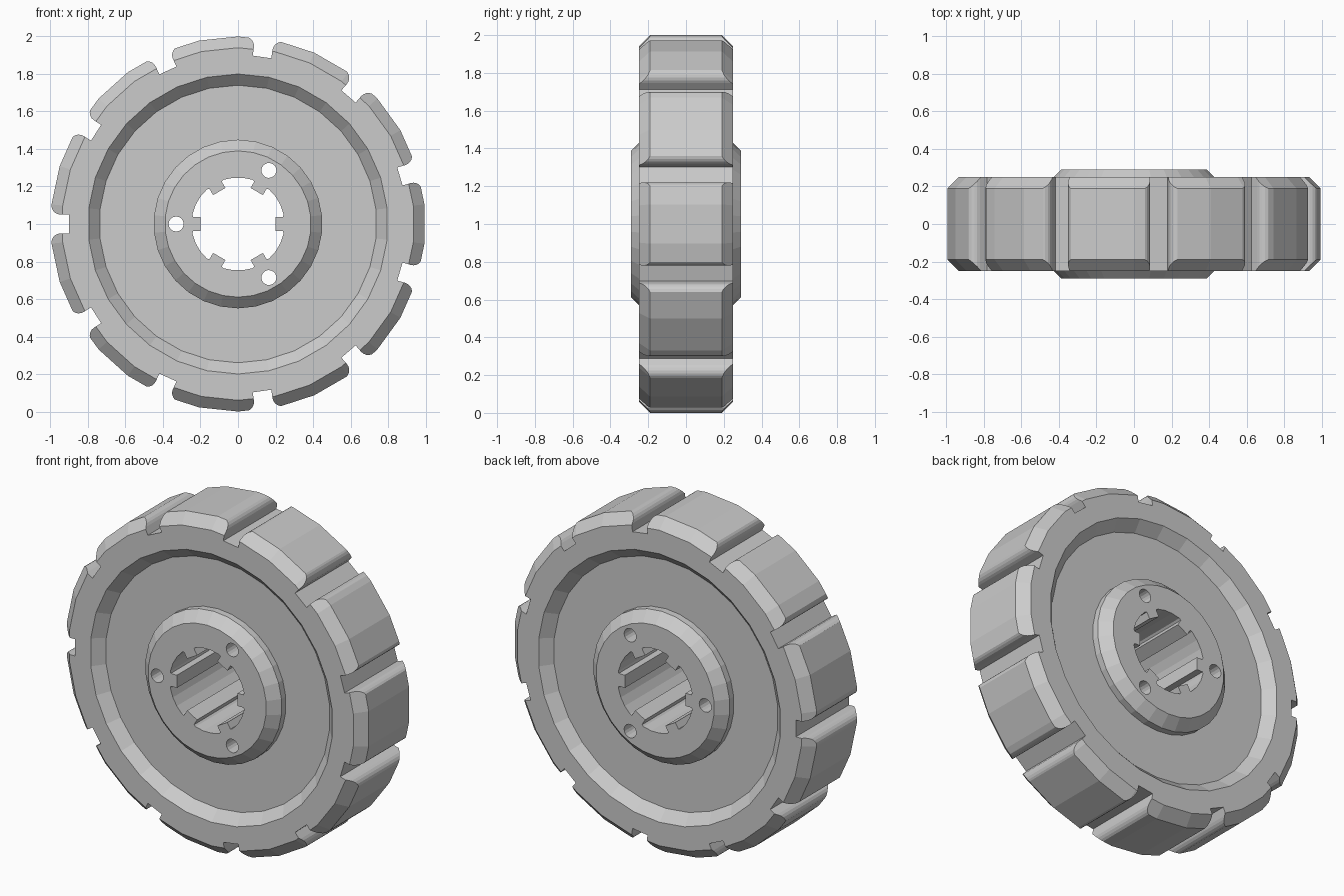
import bpy, bmesh
from math import sin, cos, pi, radians

if "Cube" in bpy.data.objects:
    bpy.data.objects.remove(bpy.data.objects["Cube"])

SIDES = 30      # facets of the turned body
CZ = 1.0        # axle height


def finish(name, bm):
    bmesh.ops.recalc_face_normals(bm, faces=bm.faces[:])
    me = bpy.data.meshes.new(name)
    bm.to_mesh(me)
    bm.free()
    ob = bpy.data.objects.new(name, me)
    bpy.context.collection.objects.link(ob)
    return ob


def lathe(name, profile, n):
    """Spin a closed (radius, y) profile round the axle."""
    bm = bmesh.new()
    rings = []
    for i in range(n):
        a = pi / 2 + 2 * pi * i / n
        rings.append([bm.verts.new((r * cos(a), y, CZ + r * sin(a))) for r, y in profile])
    m = len(profile)
    for i in range(n):
        p, q = rings[i], rings[(i + 1) % n]
        for j in range(m):
            k = (j + 1) % m
            bm.faces.new((p[j], p[k], q[k], q[j]))
    return finish(name, bm)


def prism(bm, pts, angle=0.0, half=0.4):
    """Extrude a (radial, sideways) outline along y, turned by an angle."""
    c, s = cos(angle), sin(angle)
    a, b = [[bm.verts.new((u * c - v * s, y, CZ + u * s + v * c)) for u, v in pts]
            for y in (-half, half)]
    bm.faces.new(a)
    bm.faces.new(b[::-1])
    for i in range(len(pts)):
        j = (i + 1) % len(pts)
        bm.faces.new((a[i], b[i], b[j], a[j]))


# Turned body: hub, sunken web and rim, mirrored front to back
half_profile = [(0.15, 0.29), (0.39, 0.29), (0.45, 0.23), (0.45, 0.19), (0.74, 0.19),
                (0.80, 0.25), (0.94, 0.25), (1.0, 0.19)]
profile = [(r, -y) for r, y in half_profile] + half_profile[::-1]
wheel = lathe("wheel", profile, SIDES)

cut = bmesh.new()

# Eleven tread slots with rounded mouths
side = [(0.90, 0.05)] + [(0.945 + 0.05 * sin(t), 0.10 - 0.05 * cos(t))
                         for t in (radians(18 * i) for i in range(6))] + [(1.1, 0.10)]
slot = side + [(u, -v) for u, v in side[::-1]]
for i in range(11):
    prism(cut, slot, pi + 2 * pi * i / 11)

# Axle bore with six inward teeth
bore = []
w = 0.038
for i in range(6):
    a = i * pi / 3
    for u, v in ((0.24, -w), (0.20, -w), (0.20, w), (0.24, w)):
        bore.append((u * cos(a) - v * sin(a), u * sin(a) + v * cos(a)))
    for d in (12, 24, 36, 48):
        bore.append((0.248 * cos(a + radians(d)), 0.248 * sin(a + radians(d))))
prism(cut, bore)

# Three bolt holes through the hub
for i in range(3):
    hole = [(0.33 + 0.04 * cos(t), 0.04 * sin(t)) for t in (2 * pi * k / 16 for k in range(16))]
    prism(cut, hole, pi + 2 * pi * i / 3)

cutter = finish("cutter", cut)
cutter.hide_render = True

# Cut the body and drop the helper
mod = wheel.modifiers.new("cuts", 'BOOLEAN')
mod.operation = 'DIFFERENCE'
mod.solver = 'EXACT'
mod.object = cutter
bpy.context.view_layer.objects.active = wheel
wheel.select_set(True)
bpy.ops.object.modifier_apply(modifier=mod.name)
bpy.data.objects.remove(cutter)
